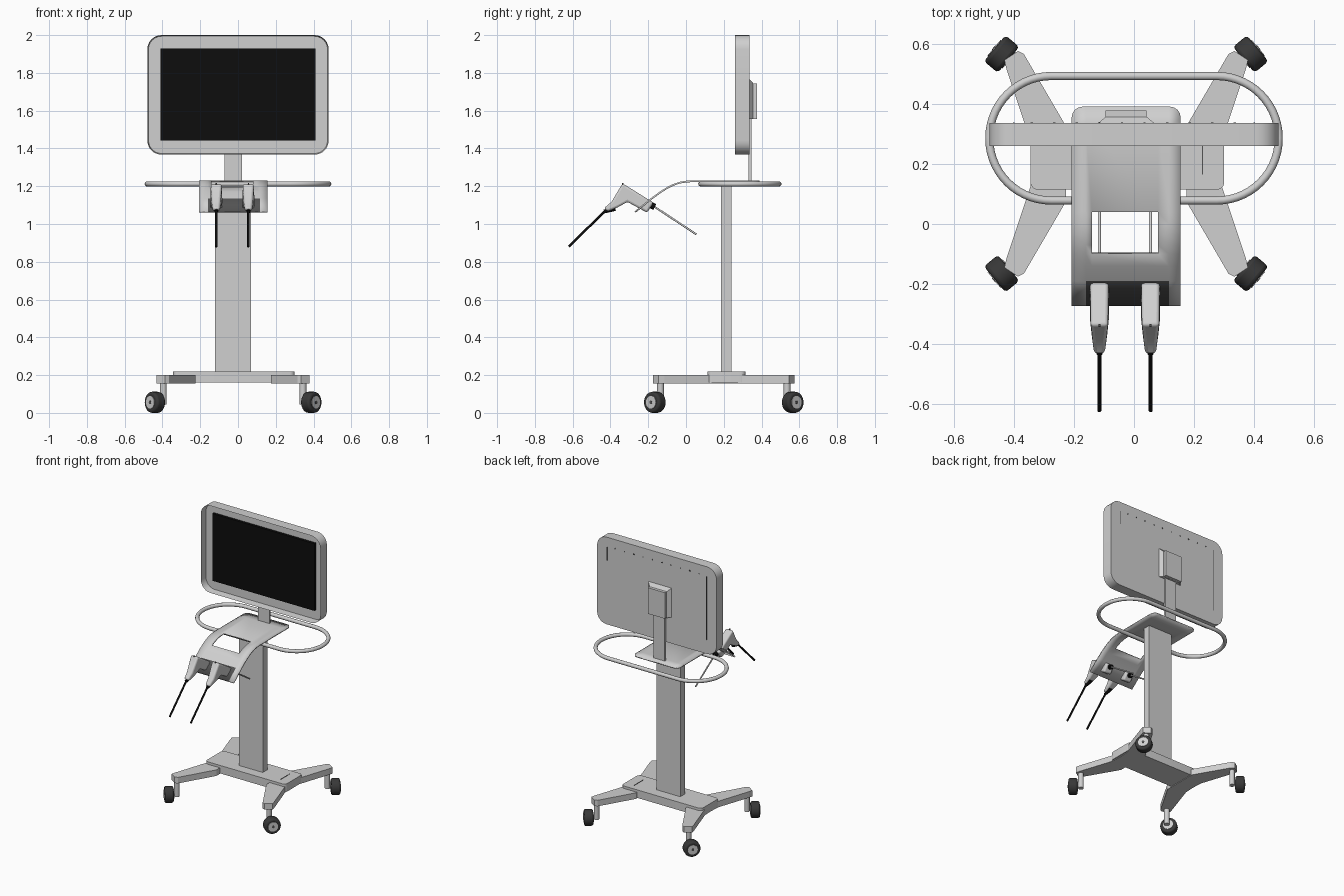
import bpy, bmesh, math
from mathutils import Vector

old = bpy.data.objects.get("Cube")
if old:
    bpy.data.objects.remove(old, do_unlink=True)


def material(name, r, g, b):
    m = bpy.data.materials.new(name)
    m.use_nodes = True
    m.diffuse_color = (r, g, b, 1)
    m.node_tree.nodes["Principled BSDF"].inputs["Base Color"].default_value = (r, g, b, 1)
    return m


GREY = material("light grey", 0.63, 0.63, 0.63)
DARK = material("dark grey", 0.085, 0.085, 0.085)
TIRE = material("tire grey", 0.04, 0.04, 0.04)
BLACK = material("black", 0.004, 0.004, 0.004)


def finish(name, bm, mats, bevel=0.0, smooth=False):
    bmesh.ops.recalc_face_normals(bm, faces=bm.faces)
    me = bpy.data.meshes.new(name)
    bm.to_mesh(me)
    bm.free()
    ob = bpy.data.objects.new(name, me)
    bpy.context.collection.objects.link(ob)
    for m in mats:
        me.materials.append(m)
    if bevel:
        mod = ob.modifiers.new("bevel", "BEVEL")
        mod.width, mod.segments, mod.limit_method = bevel, 3, "ANGLE"
    if smooth:
        bpy.ops.object.select_all(action="DESELECT")
        ob.select_set(True)
        bpy.context.view_layer.objects.active = ob
        bpy.ops.object.shade_smooth_by_angle(angle=math.radians(35))
    return ob


def prism_bm(pts, lo, hi, place):
    """Extrude a 2D outline between two depths; place maps (a, b, depth) to 3D."""
    bm = bmesh.new()
    rings = [[bm.verts.new(place(a, b, d)) for a, b in pts] for d in (lo, hi)]
    bm.faces.new(rings[0])
    bm.faces.new(rings[1])
    n = len(pts)
    for i in range(n):
        j = (i + 1) % n
        bm.faces.new((rings[0][i], rings[0][j], rings[1][j], rings[1][i]))
    return bm


def box(name, x0, x1, y0, y1, z0, z1, mat, bevel=0.0):
    pts = [(x0, y0), (x1, y0), (x1, y1), (x0, y1)]
    return finish(name, prism_bm(pts, z0, z1, lambda a, b, d: (a, b, d)), [mat], bevel, bevel > 0)


def rod(name, p, q, r, mat, r2=None, sides=20, bevel=0.0):
    p, q = Vector(p), Vector(q)
    bm = bmesh.new()
    bmesh.ops.create_cone(bm, cap_ends=True, segments=sides, radius1=r,
                          radius2=r if r2 is None else r2, depth=(q - p).length)
    rot = (q - p).to_track_quat("Z", "Y")
    for v in bm.verts:
        v.co = rot @ v.co + (p + q) / 2
    return finish(name, bm, [mat], bevel, True)


def rounded_rect(x0, x1, z0, z1, r, steps=6):
    pts = []
    corners = ((x1 - r, z1 - r), (x0 + r, z1 - r), (x0 + r, z0 + r), (x1 - r, z0 + r))
    for k, (cx, cz) in enumerate(corners):
        for i in range(steps + 1):
            a = math.pi / 2 * (k + i / steps)
            pts.append((cx + r * math.cos(a), cz + r * math.sin(a)))
    return pts


MID = -0.026   # column centre line

# Monitor housing with a recessed front tray
bm = prism_bm(rounded_rect(-0.48, 0.48, 1.367, 2.0, 0.075), 0.26, 0.335,
              lambda a, b, d: (a, d, b))
bmesh.ops.recalc_face_normals(bm, faces=bm.faces)
front = [f for f in bm.faces if f.normal.y < -0.9]
bmesh.ops.inset_region(bm, faces=front, thickness=0.006)
for v in front[0].verts:
    v.co.y += 0.05
finish("monitor_housing", bm, [GREY], smooth=True)
box("screen", -0.41, 0.41, 0.29, 0.312, 1.443, 1.93, BLACK)

# Fine vents and screws on the monitor back
for i in range(10):
    x = -0.34 + i * 0.075
    box("back_screw", x - 0.004, x + 0.004, 0.334, 0.337, 1.93, 1.938, DARK)
for x, z in ((-0.4, 1.47), (0.4, 1.83)):
    box("back_seam", x - 0.002, x + 0.002, 0.334, 0.337, z, 1.93, DARK)

# Monitor mount: tapered collar, box and flat post
bm = prism_bm([(-0.095, 1.555), (0.095, 1.555), (0.095, 1.77), (-0.095, 1.77)],
              0.334, 0.356, lambda a, b, d: (a + MID, d, b))
for v in bm.verts:
    if v.co.y > 0.35:
        v.co.x = MID + (v.co.x - MID) * 0.72
        v.co.z = min(v.co.z, 1.745)
finish("mount_collar", bm, [GREY])
box("mount_box", MID - 0.068, MID + 0.068, 0.35, 0.377, 1.556, 1.745, GREY)
box("monitor_post", MID - 0.046, MID + 0.046, 0.331, 0.347, 1.225, 1.6, GREY)

# Column and base plate
box("column", -0.122, 0.07, 0.185, 0.24, 0.2, 1.226, GREY)
bm = prism_bm(rounded_rect(-0.344, 0.3, 0.114, 0.315, 0.025), 0.16, 0.218,
              lambda a, b, d: (a, b, d))
finish("base_plate", bm, [GREY], smooth=True)
box("base_slot", 0.226, 0.23, 0.165, 0.27, 0.217, 0.22, DARK)

# Curved shelf: a grid bent along a side profile, with a window and a dark pad
profile = [(0.39, 1.231), (0.32, 1.231), (0.04, 1.231), (0.0, 1.229), (-0.035, 1.223),
           (-0.07, 1.211), (-0.1, 1.196), (-0.14, 1.171), (-0.19, 1.134), (-0.272, 1.067)]
cuts = (-0.207, -0.16, -0.14, 0.08, 0.116, 0.155)
bm = bmesh.new()
rows = [[bm.verts.new((x, y, z)) for x in cuts] for y, z in profile]
for i in range(len(rows) - 1):
    for j in range(len(cuts) - 1):
        if j == 2 and 2 <= i < 6:
            continue
        f = bm.faces.new((rows[i][j], rows[i + 1][j], rows[i + 1][j + 1], rows[i][j + 1]))
        f.material_index = int(i == len(rows) - 2 and 0 < j < 4)
bmesh.ops.bevel(bm, geom=[rows[0][0], rows[0][-1]], offset=0.035, segments=4,
                profile=0.5, affect="VERTICES")
shelf = finish("curved_shelf", bm, [GREY, DARK], smooth=True)
solid = shelf.modifiers.new("thickness", "SOLIDIFY")
solid.thickness, solid.offset, solid.material_offset = 0.009, -1, -1

# Tubular handle loop around the shelf
curve = bpy.data.curves.new("handle_loop", "CURVE")
curve.dimensions = "3D"
curve.bevel_depth, curve.bevel_resolution = 0.0135, 4
spline = curve.splines.new("POLY")
loop = rounded_rect(-0.481, 0.481, 0.078, 0.492, 0.206, 14)
spline.points.add(len(loop) - 1)
for p, (x, y) in zip(spline.points, loop):
    p.co = (x, y, 1.212, 1)
spline.use_cyclic_u = True
spline.use_smooth = True
curve.materials.append(GREY)
bpy.context.collection.objects.link(bpy.data.objects.new("handle_loop", curve))

# Legs and casters, mirrored into the four corners
leg = [(0.2, 0.0), (0.315, 0.0), (0.318, 0.075), (0.398, 0.315), (0.405, 0.345),
       (0.36, 0.375), (0.34, 0.365), (0.2, 0.125)]
for sx in (-1, 1):
    for sy in (-1, 1):
        def at(u, v, z):
            return Vector((MID + sx * u, 0.2 + sy * v, z))
        tag = ("back" if sy > 0 else "front") + ("_left" if sx > 0 else "_right")
        finish("leg_" + tag, prism_bm(leg, 0.156, 0.2, at), [GREY])
        rod("caster_post_" + tag, at(0.37, 0.335, 0.045), at(0.37, 0.335, 0.17), 0.018, GREY)
        hub = at(0.414, 0.365, 0.056)
        axle = Vector((sx * 0.77, sy * 0.64, 0)).normalized()
        rod("wheel_" + tag, hub - axle * 0.03, hub + axle * 0.03, 0.056, TIRE,
            sides=28, bevel=0.012)
        rod("wheel_cap_" + tag, hub - axle * 0.033, hub + axle * 0.033, 0.034, GREY, sides=24)
        rod("wheel_bolt_" + tag, hub - axle * 0.035, hub + axle * 0.035, 0.009, DARK, sides=12)

# Two angled hand pieces with cable, connectors and thin rear rod
outline = [(-0.336, 1.215), (-0.172, 1.113), (-0.206, 1.06), (-0.31, 1.117),
           (-0.362, 1.088), (-0.415, 1.066), (-0.435, 1.083), (-0.394, 1.118)]
for side, cx in (("right", -0.115), ("left", 0.055)):
    def taper(y, z, d):
        k = min(1.0, max(0.0, (y + 0.435) / 0.11))
        return (cx + d * (0.55 + 0.45 * k), y, z)
    finish("hand_piece_" + side, prism_bm(outline, -0.031, 0.031, taper), [GREY], 0.011, True)
    rod("cable_" + side, (cx, -0.41, 1.087), (cx, -0.621, 0.88), 0.0065, BLACK, sides=12)
    rod("cable_grip_" + side, (cx, -0.375, 1.083), (cx, -0.433, 1.066), 0.014, BLACK, r2=0.01)
    rod("rear_connector_" + side, (cx, -0.2, 1.108), (cx, -0.165, 1.09), 0.017, BLACK)
    rod("rear_rod_" + side, (cx, -0.18, 1.1), (cx, 0.055, 0.945), 0.005, GREY, sides=12)
    box("grip_button_" + side, cx - 0.003, cx + 0.003, -0.34, -0.332, 1.2, 1.2165, DARK)
